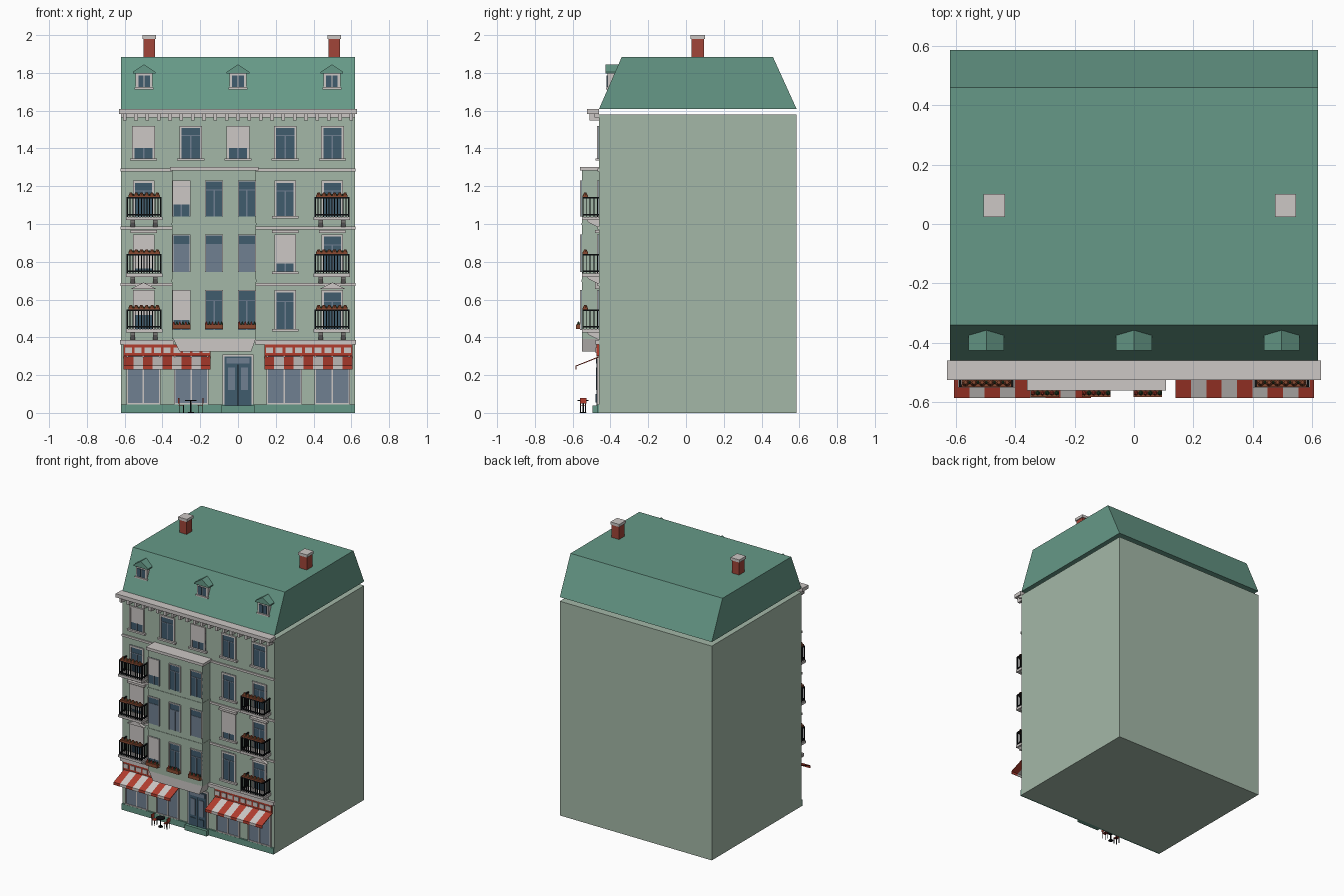
import bpy, bmesh, math
from mathutils import Matrix

if "Cube" in bpy.data.objects:
    bpy.data.objects.remove(bpy.data.objects["Cube"])

# ---------- colours ----------
def lin(c):
    return c / 12.92 if c <= 0.04045 else ((c + 0.055) / 1.055) ** 2.4

COL = {"sage_wall": (.64, .72, .655), "roof_green": (.40, .60, .53), "pale_trim": (.80, .78, .77),
       "dark_glass": (.25, .36, .43), "light_glass": (.44, .50, .57), "brick_red": (.63, .27, .22),
       "awning_red": (.70, .24, .18), "black_metal": (.06, .07, .08), "terracotta": (.54, .29, .19),
       "foliage": (.15, .28, .17)}
MATS = {}
for n, c in COL.items():
    MATS[n] = bpy.data.materials.new(n)
    MATS[n].diffuse_color = (*[lin(v) for v in c], 1)

# ---------- helpers: each (part, colour) gathers into one mesh ----------
PARTS = {}
def bm_of(name, mat):
    return PARTS.setdefault((name, mat), bmesh.new())

def box(name, mat, x0, x1, y0, y1, z0, z1):
    m = Matrix.Translation(((x0 + x1) / 2, (y0 + y1) / 2, (z0 + z1) / 2)) @ Matrix.Diagonal((x1 - x0, y1 - y0, z1 - z0, 1))
    bmesh.ops.create_cube(bm_of(name, mat), size=1, matrix=m)

def prism(name, mat, prof, a, b, axis):
    """Extrude a profile: axis 'x' takes (y,z) points, 'y' takes (x,z) points."""
    bm = bm_of(name, mat)
    put = (lambda p, t: (t, p[0], p[1])) if axis == 'x' else (lambda p, t: (p[0], t, p[1]))
    A = [bm.verts.new(put(p, a)) for p in prof]
    B = [bm.verts.new(put(p, b)) for p in prof]
    fs = [bm.faces.new(A), bm.faces.new(B[::-1])]
    for i in range(len(A)):
        j = (i + 1) % len(A)
        fs.append(bm.faces.new((A[j], A[i], B[i], B[j])))
    bmesh.ops.recalc_face_normals(bm, faces=fs)

def cone(name, mat, x, y, z0, z1, r0, r1, n=8):
    bmesh.ops.create_cone(bm_of(name, mat), cap_ends=True, segments=n, radius1=r0, radius2=r1,
                          depth=z1 - z0, matrix=Matrix.Translation((x, y, (z0 + z1) / 2)))

W, F, BK, BAY = .62, -.46, .585, -.55

# ---------- main volumes ----------
box("building_body", "sage_wall", -W, W, F, BK, 0, 1.58)
prism("mansard_roof", "roof_green", [(F, 1.61), (BK, 1.61), (.46, 1.885), (-.34, 1.885)], -W, W, 'x')
box("plinth", "roof_green", -W, W, F - .012, F, 0, .045)
box("door_step", "roof_green", -.09, .09, -.495, F, 0, .04)
for x in (-.47, .51):
    box("chimney", "brick_red", x - .03, x + .03, .03, .095, 1.86, 1.98)
    box("chimney_cap", "pale_trim", x - .036, x + .036, .024, .101, 1.98, 2.0)

# ---------- cornice and string courses ----------
box("cornice", "pale_trim", -.63, .63, -.525, F, 1.583, 1.61)
box("cornice", "pale_trim", -.62, .62, -.485, F, 1.565, 1.583)
for i in range(21):
    x = -.6 + i * .06
    box("cornice_brackets", "pale_trim", x - .01, x + .01, -.512, F, 1.548, 1.583)
for z in (.68, .98, 1.285):
    box("string_courses", "pale_trim", -.623, .623, F - .008, F, z - .008, z + .008)
for a, b in ((-.625, -.34), (.09, .625)):
    box("shopfront_cornice", "pale_trim", a, b, F - .02, F, .362, .387)

# ---------- bay ----------
box("bay_body", "sage_wall", -.35, .095, BAY, F, .39, 1.285)
box("bay_cap", "pale_trim", -.36, .108, -.56, F, 1.282, 1.302)
prism("bay_corbel", "pale_trim", [(-.345, .395), (.095, .395), (.07, .325), (-.31, .325)], -.55, F, 'y')
for z in (.70, 1.0):
    box("bay_string_lines", "sage_wall", -.352, .097, BAY - .003, F, z - .006, z + .006)

# ---------- windows ----------
def window(x, z0, z1, hw, y, blind=0, t=.012, sill=True):
    box("window_glass", "dark_glass", x - hw, x + hw, y - .003, y, z0, z1)
    for s in (-1, 1):
        e = x + s * hw
        box("window_frames", "pale_trim", min(e, e - s * t), max(e, e - s * t), y - .01, y, z0, z1)
    box("window_frames", "pale_trim", x - hw, x + hw, y - .01, y, z1 - t, z1)
    i, zt = hw - t, z1 - t
    zb = z0 + (zt - z0) * .76
    box("window_bars", "light_glass", x - .004, x + .004, y - .006, y, z0, zb)
    box("window_bars", "light_glass", x - i, x + i, y - .006, y, zb - .003, zb + .003)
    if blind:
        box("window_blinds", "pale_trim", x - i, x + i, y - .007, y, zt - (zt - z0) * blind, zt)
    if sill:
        box("window_sills", "pale_trim", x - hw - .012, x + hw + .012, y - .018, y, z0 - .01, z0 + .003)

for x, bl in ((-.5, .65), (-.25, 0), (0, .65), (.25, 0), (.5, 0)):
    window(x, 1.345, 1.52, .06, F, bl)
FLOORS = ((.44, .65), (.745, .945), (1.04, 1.23))
for k, (z0, z1) in enumerate(FLOORS):
    for x in (-.5, .25, .5):
        bl = {(0, -.5): .6, (1, -.5): .9, (1, .25): .75}.get((k, x), 0)
        window(x, z0, z1, .057, F, bl, sill=(x == .25))
        if k == 1:      # flat hoods
            box("window_hoods", "pale_trim", x - .07, x + .07, F - .022, F, .953, .968)
        if k == 0 and x != .25:      # triangular pediments
            prism("window_pediments", "pale_trim", [(x - .07, .655), (x + .07, .655), (x, .69)], F - .022, F, 'y')
    for x in (-.3, -.127, .047):
        bl = {(0, -.3): .75, (2, -.3): .65}.get((k, x), 0)
        window(x, z0, z1, .048, BAY, bl, .006, False)
        if k == 1:
            box("bay_curtains", "light_glass", x - .042, x + .042, BAY - .005, BAY, z0, z1 - .05)

# ---------- flower boxes on the bay ----------
for x in (-.3, -.127, .047):
    box("flower_boxes", "terracotta", x - .048, x + .048, -.583, BAY, .443, .468)
    for i in range(6):
        px = x - .04 + i * .016
        cone("box_plants", "foliage" if i % 2 else "awning_red", px, -.569, .466, .483, .009, .003, 6)

# ---------- balconies ----------
def balcony(x, z):
    hw, yf = .092, -.548
    box("balcony_slabs", "pale_trim", x - hw - .004, x + hw + .004, yf - .003, F, z - .018, z)
    for s in (-.06, .06):      # brackets
        prism("balcony_brackets", "pale_trim", [(F, z - .018), (-.525, z - .018), (-.515, z - .03), (F, z - .058)],
              x + s - .012, x + s + .012, 'x')
    for a in (z + .012, z + .1):      # rails
        box("balcony_rails", "black_metal", x - hw, x + hw, yf, yf + .007, a - .004, a + .004)
        for s in (-1, 1):
            box("balcony_rails", "black_metal", x + s * (hw - .0035) - .0035, x + s * (hw - .0035) + .0035, yf, F, a - .004, a + .004)
    for i in range(13):      # front bars
        bx = x - hw + .0035 + i * (2 * hw - .007) / 12
        r = .0035 if i % 12 == 0 else .0025
        box("balcony_bars", "black_metal", bx - r, bx + r, yf, yf + .006, z, z + .1)
    for i in range(4):      # side bars
        for s in (-1, 1):
            bx, by = x + s * (hw - .0035), yf + .02 + i * .02
            box("balcony_bars", "black_metal", bx - .0025, bx + .0025, by - .0025, by + .0025, z, z + .1)
    box("balcony_planters", "terracotta", x - .084, x + .084, yf, yf + .03, z + .097, z + .113)
    for i in range(6):
        px = x - .07 + i * .028
        cone("balcony_flowers", "terracotta", px, yf + .015, z + .113, z + .128, .013, .006)
        if i:
            cone("balcony_leaves", "foliage", px - .014, yf + .015, z + .113, z + .121, .006, .002, 6)

for x in (-.497, .497):
    for z in (.443, .738, 1.038):
        balcony(x, z)

# ---------- shopfronts, signs and awnings ----------
for a, b, wins in ((-.605, -.145, ((-.587, -.415), (-.335, -.16))), (.14, .605, ((.155, .335), (.41, .59)))):
    for c, d in wins:
        box("shop_glass", "light_glass", c, d, F - .005, F, .05, .3)
        for e in (c, (c + d) / 2, d):
            box("shop_frames", "pale_trim", e - .004, e + .004, F - .01, F, .045, .3)
        box("shop_frames", "pale_trim", c, d, F - .011, F, .043, .052)
    box("shop_sign", "awning_red", a, b, F - .014, F, .302, .362)
    step = (b - a) / 9
    for i in range(9):
        s0, s1 = a + i * step, a + (i + 1) * step
        col = "pale_trim" if i % 2 else "awning_red"
        box("sign_panels", "pale_trim", s0 + .007, s1 - .007, F - .018, F - .01, .317, .347)
        prism("awning_stripes", col, [(F, .30), (-.585, .25), (-.585, .23), (-.581, .23), (-.581, .246), (F, .294)], s0, s1, 'x')

# ---------- entrance door ----------
box("door_surround", "pale_trim", -.083, .083, F - .008, F, .04, .31)
box("door_leaf", "dark_glass", -.072, .072, F - .013, F, .04, .298)
box("door_transom", "light_glass", -.06, .06, F - .016, F, .262, .29)
for x in (-.034, .034):
    box("door_panes", "light_glass", x - .018, x + .018, F - .017, F, .12, .24)
    box("door_panels", "dark_glass", x - .02, x + .02, F - .018, F, .055, .1)
box("door_split", "black_metal", -.002, .002, F - .015, F, .04, .255)

# ---------- dormers ----------
for x in (-.497, 0, .497):
    box("dormer_walls", "pale_trim", x - .045, x + .045, -.416, -.37, 1.72, 1.80)
    box("dormer_sills", "pale_trim", x - .05, x + .05, -.424, -.39, 1.712, 1.722)
    prism("dormer_gables", "roof_green", [(x - .06, 1.797), (x + .06, 1.797), (x + .06, 1.805), (x, 1.845), (x - .06, 1.805)], -.425, -.355, 'y')
    for s in (-.017, .017):
        box("dormer_glass", "dark_glass", x + s - .014, x + s + .014, -.42, -.41, 1.726, 1.785)

# ---------- cafe table and chairs ----------
cone("table_top", "black_metal", -.25, -.545, .062, .068, .03, .03, 12)
cone("table_leg", "black_metal", -.25, -.545, .004, .062, .004, .004, 6)
cone("table_foot", "black_metal", -.25, -.545, 0, .006, .018, .014, 8)
for s in (-1, 1):
    x = -.25 + s * .05
    box("chair_seats", "awning_red", x - .014, x + .014, -.56, -.53, .038, .043)
    box("chair_backs", "awning_red", x + s * .014 - .003, x + s * .014 + .003, -.562, -.528, .05, .08)
    for dx in (-.011, .011):
        for y in (-.558, -.532):
            box("chair_legs", "black_metal", x + dx - .002, x + dx + .002, y - .002, y + .002, 0, .05 if dx * s > 0 else .04)

# ---------- make the objects ----------
for (name, mat), bm in PARTS.items():
    me = bpy.data.meshes.new(name)
    bm.to_mesh(me)
    bm.free()
    me.materials.append(MATS[mat])
    bpy.context.scene.collection.objects.link(bpy.data.objects.new(name, me))

for m in bpy.data.materials:
    if m.users and not m.is_grease_pencil:
        m.use_nodes = True
        m.node_tree.nodes["Principled BSDF"].inputs["Base Color"].default_value = m.diffuse_color
